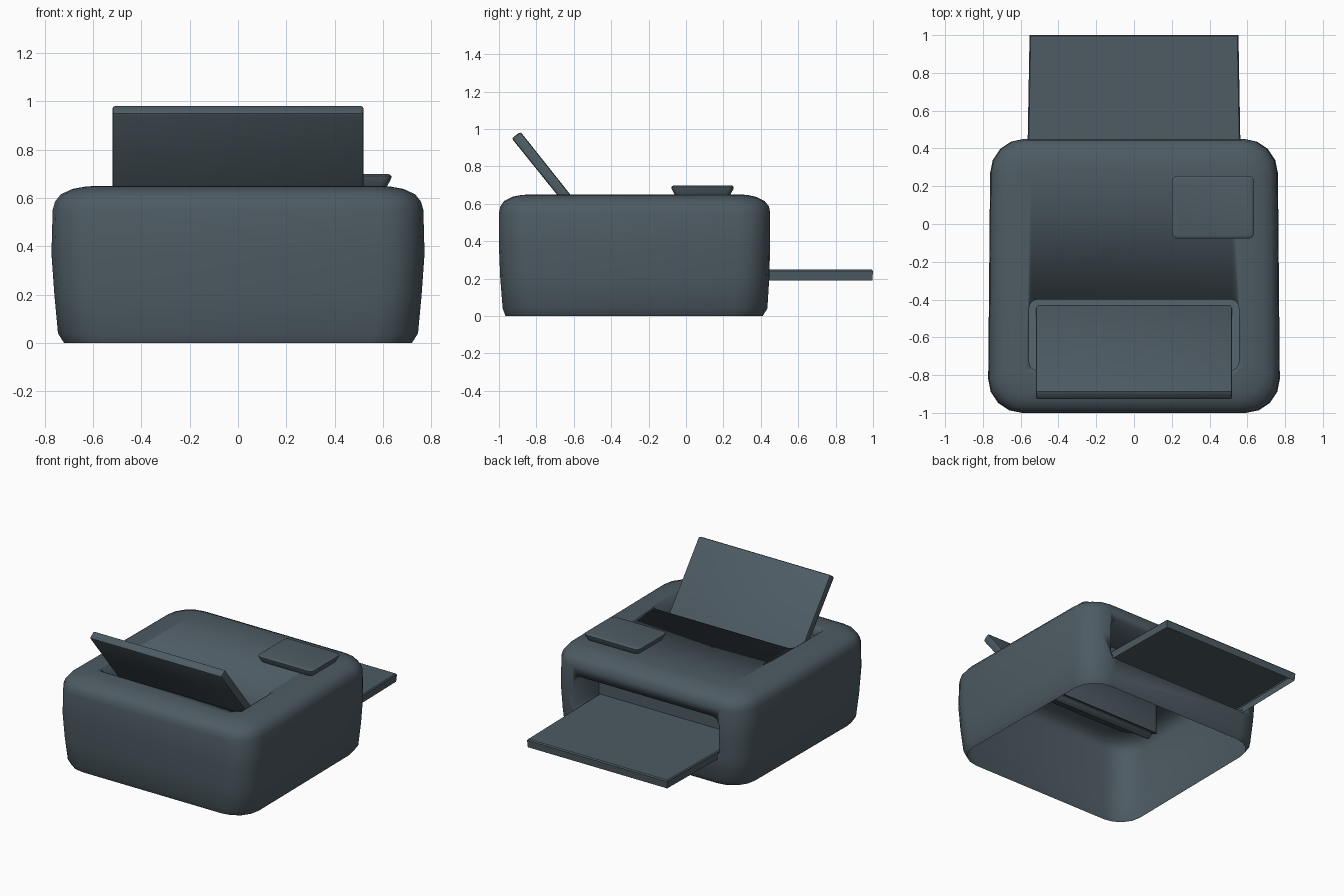
import bpy, bmesh, math

if "Cube" in bpy.data.objects:
    bpy.data.objects.remove(bpy.data.objects["Cube"])

slate = bpy.data.materials.new("slate grey")
slate.diffuse_color = (0.075, 0.105, 0.125, 1)
slate.use_nodes = True
slate.node_tree.nodes["Principled BSDF"].inputs["Base Color"].default_value = slate.diffuse_color


def make(name, bm, angle=40):
    """Turn a bmesh into a named, coloured, smooth-by-angle object."""
    bmesh.ops.recalc_face_normals(bm, faces=bm.faces[:])
    me = bpy.data.meshes.new(name)
    bm.to_mesh(me)
    bm.free()
    me.materials.append(slate)
    ob = bpy.data.objects.new(name, me)
    bpy.context.collection.objects.link(ob)
    bpy.ops.object.select_all(action='DESELECT')
    ob.select_set(True)
    bpy.context.view_layer.objects.active = ob
    bpy.ops.object.shade_smooth_by_angle(angle=math.radians(angle))
    return ob


def rounded_rect(x0, x1, y0, y1, r, n=4):
    """Counter-clockwise rounded rectangle outline."""
    pts = []
    for k, (cx, cy) in enumerate([(x1 - r, y1 - r), (x0 + r, y1 - r),
                                  (x0 + r, y0 + r), (x1 - r, y0 + r)]):
        for i in range(n + 1):
            a = math.pi / 2 * (k + i / n)
            pts.append((cx + r * math.cos(a), cy + r * math.sin(a)))
    return pts


def loft(rings, bottom=True):
    """Skin a stack of equal-length point rings and cap the ends."""
    bm = bmesh.new()
    vs = [[bm.verts.new(p) for p in ring] for ring in rings]
    n = len(vs[0])
    for a, b in zip(vs, vs[1:]):
        for i in range(n):
            j = (i + 1) % n
            bm.faces.new((a[i], a[j], b[j], b[i]))
    bm.faces.new(vs[-1])
    if bottom:
        bm.faces.new(vs[0][::-1])
    return bm


def cut(target, cutter):
    cutter.hide_render = True
    bpy.context.view_layer.objects.active = target
    mod = target.modifiers.new("cut", 'BOOLEAN')
    mod.object = cutter
    mod.solver = 'EXACT'
    # keep the cut ahead of any shading modifier
    bpy.ops.object.modifier_move_to_index(modifier=mod.name, index=0)
    bpy.ops.object.modifier_apply(modifier=mod.name)
    bpy.data.objects.remove(cutter)


def body_x(x, y):
    """Body narrows slightly towards the back."""
    return x * (1 - 0.015 * max(0, y + 0.6))


# body: rounded, slightly bulging case (z, half width, y front, y back, radius)
levels = [(0, .72, -.965, .41, .17), (.04, .745, -.98, .435, .18),
          (.2, .76, -.993, .445, .18), (.37, .772, -1, .45, .18),
          (.55, .767, -1, .45, .18), (.585, .757, -.993, .444, .18),
          (.615, .733, -.973, .42, .17), (.637, .685, -.93, .375, .15),
          (.647, .63, -.88, .33, .12), (.65, .58, -.84, .29, .09)]
body = make("body", loft([[(body_x(x, y), y, z) for x, y in rounded_rect(-h, h, y0, y1, r)]
                          for z, h, y0, y1, r in levels]))

# feed recess in the top, with a sloping floor
def floor_z(y):
    return .40 + (-.4 - y) * .48

outline = rounded_rect(-.555, .555, -.775, -.4, .045)
cut(body, make("feed_cutter", loft([[(x, y, floor_z(y)) for x, y in outline],
                                    [(x, y, .8) for x, y in outline]])))

# output opening in the back
outline = rounded_rect(-.575, .575, .2, .49, .055)
cut(body, make("output_cutter", loft([[(x, y, z) for x, z in outline] for y in (.16, .7)])))

# the underside of the body is open
bm = bmesh.new()
bm.from_mesh(body.data)
under = [f for f in bm.faces if all(v.co.z < 1e-4 for v in f.verts)]
bmesh.ops.delete(bm, geom=under, context='FACES')
bm.to_mesh(body.data)
bm.free()

# feed_support: tilted plate standing in the recess
profile = [(-.465, .37), (-.42, .40), (-.885, .985), (-.932, .95)]
bm = loft([[(x, y, z) for y, z in profile] for x in (-.52, .52)])
bmesh.ops.bevel(bm, geom=bm.edges[:], offset=.012, segments=2, profile=.5, affect='EDGES')
make("feed_support", bm)

# output_tray: shallow tray, hollow below
def tray_ring(z, d):
    return [(-.568 + d, .165, z), (.568 - d, .165, z), (.553 - d, 1 - d, z), (-.553 + d, 1 - d, z)]

make("output_tray", loft([tray_ring(.19, .004), tray_ring(.24, 0), tray_ring(.248, .006)],
                         bottom=False))

# control_panel: raised pad, wider at the top
pad = [(.64, .022), (.68, .001), (.69, .0), (.697, .008), (.699, .016)]
make("control_panel", loft([[(x, y, z) for x, y in
                             rounded_rect(.2 + d, .635 - d, -.078 + d, .255 - d, .03, 3)]
                            for z, d in pad]))
